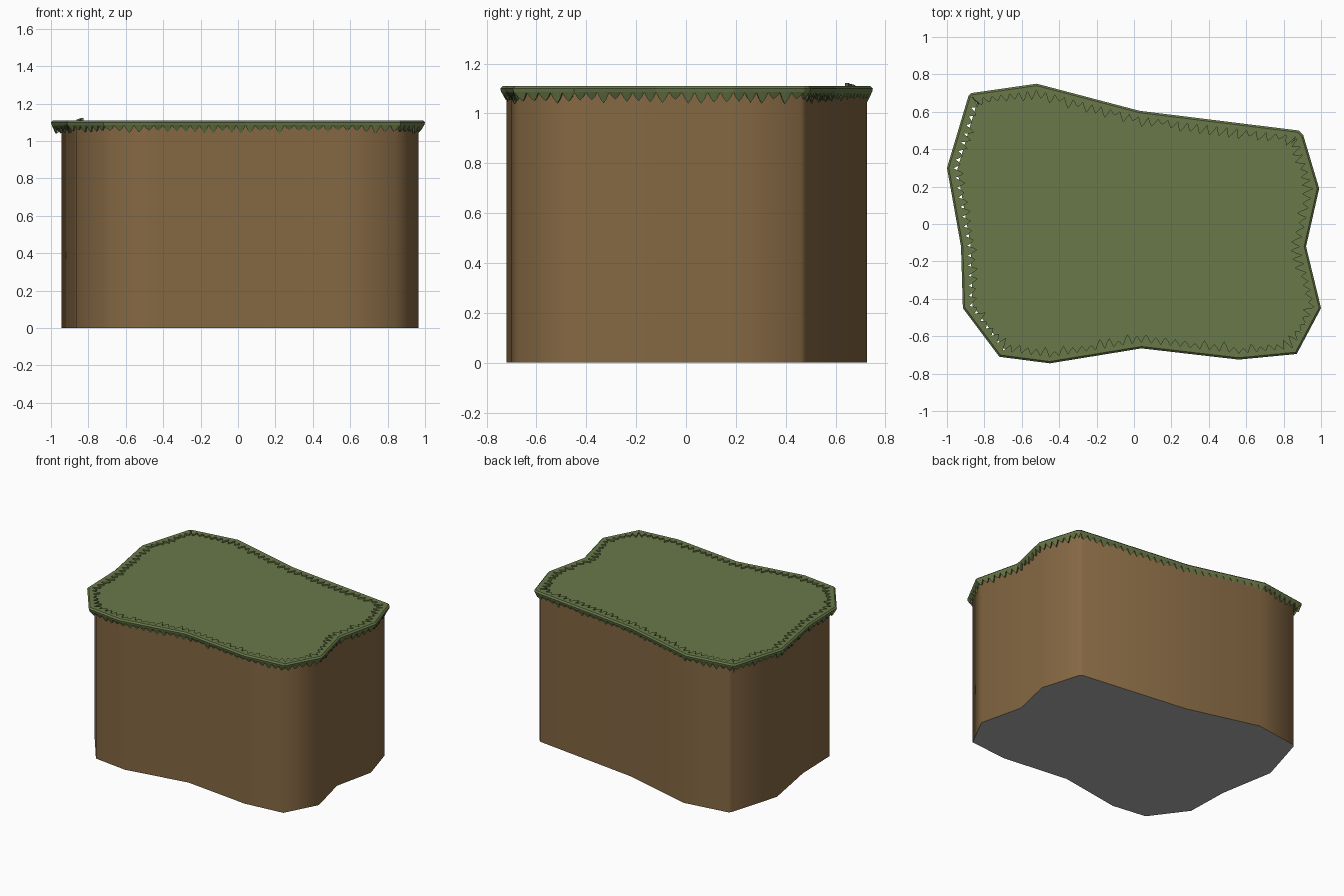
import bpy, bmesh, math, random
from mathutils import Vector

if "Cube" in bpy.data.objects:
    bpy.data.objects.remove(bpy.data.objects["Cube"])

random.seed(4)

def material(name, rgb):
    m = bpy.data.materials.new(name)
    m.diffuse_color = (*rgb, 1)
    m.use_nodes = True
    m.node_tree.nodes["Principled BSDF"].inputs["Base Color"].default_value = m.diffuse_color
    return m

GRASS = material("grass green", (0.140, 0.190, 0.066))
EARTH = material("earth brown", (0.235, 0.138, 0.056))
BASE = material("underside grey", (0.42, 0.42, 0.42))

# Plan outline of the grass rim, counter-clockwise
OUTLINE = [Vector(p) for p in reversed([
    (-0.87, 0.70), (-0.52, 0.75), (0.03, 0.605), (0.88, 0.50), (0.905, 0.475),
    (0.99, 0.19), (0.92, -0.12), (1.0, -0.45), (0.87, -0.695), (0.56, -0.725),
    (0.04, -0.665), (-0.45, -0.745), (-0.72, -0.71), (-0.915, -0.45),
    (-0.925, -0.12), (-1.0, 0.30), (-0.885, 0.685)])]
N = len(OUTLINE)

def inward(i):
    """Mitred inward direction at an outline corner."""
    a = (OUTLINE[i] - OUTLINE[i - 1]).normalized()
    b = (OUTLINE[(i + 1) % N] - OUTLINE[i]).normalized()
    na, nb = Vector((-a.y, a.x)), Vector((-b.y, b.x))
    return (na + nb) / (1 + na.dot(nb))

MITRE = [inward(i) for i in range(N)]

def finish(name, bm, mats):
    me = bpy.data.meshes.new(name)
    bm.to_mesh(me)
    bm.free()
    for m in mats:
        me.materials.append(m)
    ob = bpy.data.objects.new(name, me)
    bpy.context.collection.objects.link(ob)
    return ob

# Earth block: brown smooth wall, grass top, grey underside
bm = bmesh.new()
plan = [(p.x * 0.955 + 0.01, p.y * 0.968) for p in OUTLINE]
low = [bm.verts.new((x, y, 0)) for x, y in plan]
high = [bm.verts.new((x, y, 1.1)) for x, y in plan]
for i in range(N):
    j = (i + 1) % N
    bm.faces.new((low[i], low[j], high[j], high[i])).smooth = True
bm.faces.new(high).material_index = 1
bm.faces.new(low[::-1]).material_index = 2
block = finish("earth_block", bm, [EARTH, GRASS, BASE])
bpy.context.view_layer.objects.active = block
block.select_set(True)
bpy.ops.object.shade_smooth_by_angle(angle=math.radians(75))

# Grass rim: strip with ragged blades lying inward on top and hanging down outside
bm = bmesh.new()
rows = []
SHAPE = (0, 0.6, 1, 0.6)
for i in range(N):
    j = (i + 1) % N
    teeth = max(1, round((OUTLINE[j] - OUTLINE[i]).length / 0.052))
    for t in range(teeth):
        reach, drop = random.uniform(0.025, 0.055), random.uniform(0.025, 0.045)
        for s, d in enumerate(SHAPE):
            f = (t + s / 4) / teeth
            p, m = OUTLINE[i].lerp(OUTLINE[j], f), MITRE[i].lerp(MITRE[j], f)
            section = [(0.033 + reach * d, 1.11), (0.01, 1.11), (0, 1.10),
                       (0.003, 1.087), (0.006 + 0.012 * d, 1.083 - drop * d)]
            rows.append([bm.verts.new((*(p + m * inset), z)) for inset, z in section])
for a, b in zip(rows, rows[1:] + rows[:1]):
    for k in range(4):
        bm.faces.new((a[k + 1], b[k + 1], b[k], a[k]))
rim = finish("grass_rim", bm, [GRASS])
sol = rim.modifiers.new("thickness", 'SOLIDIFY')
sol.thickness = 0.012
sol.offset = -1
